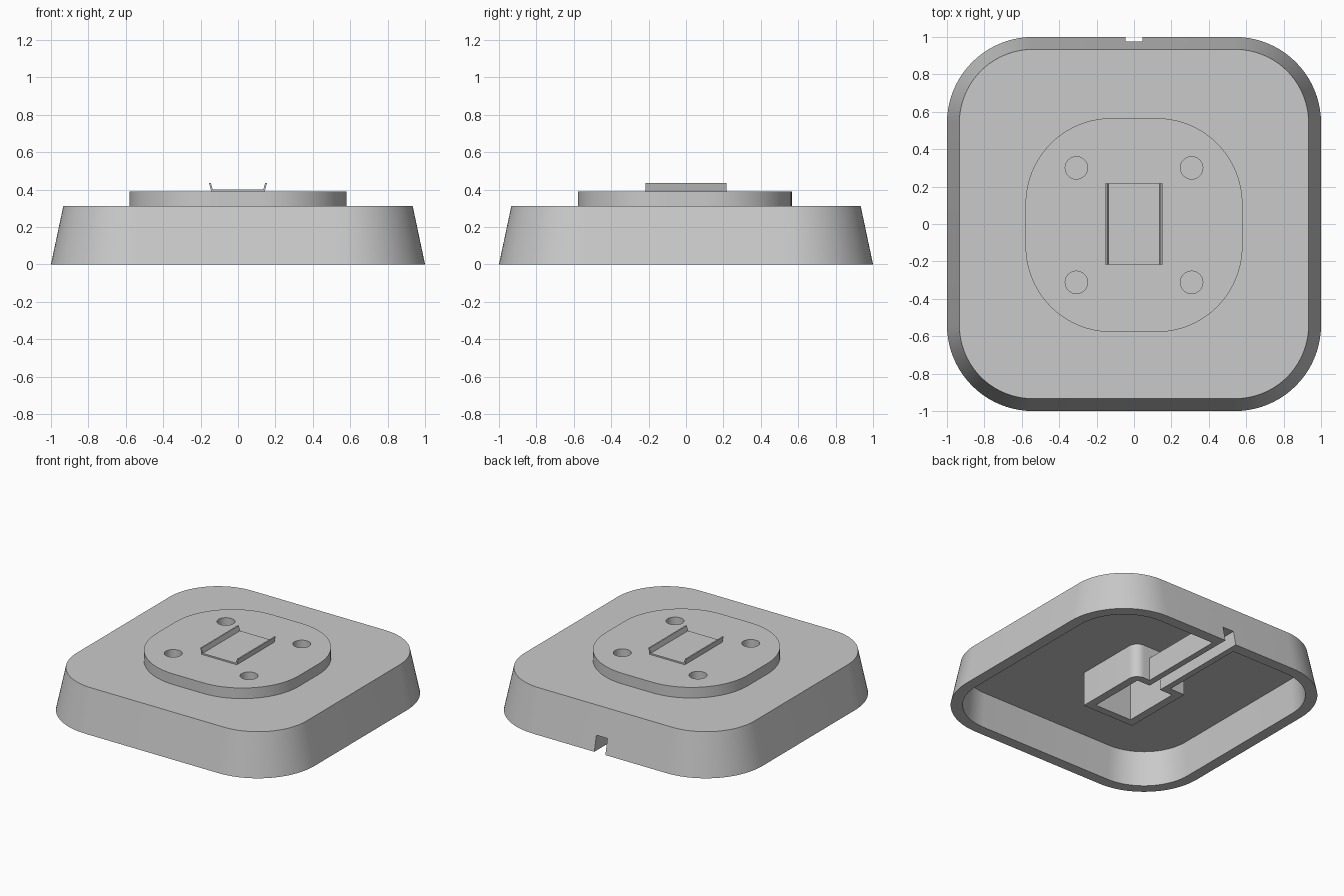
import bpy, bmesh, math

cube = bpy.data.objects.get("Cube")
if cube:
    bpy.data.objects.remove(cube, do_unlink=True)

grey = bpy.data.materials.new("light_grey")
grey.diffuse_color = (0.59, 0.59, 0.59, 1)
grey.use_nodes = True
grey.node_tree.nodes["Principled BSDF"].inputs["Base Color"].default_value = grey.diffuse_color


def make_object(name, bm):
    bmesh.ops.recalc_face_normals(bm, faces=bm.faces)
    mesh = bpy.data.meshes.new(name)
    bm.to_mesh(mesh)
    bm.free()
    mesh.materials.append(grey)
    ob = bpy.data.objects.new(name, mesh)
    bpy.context.collection.objects.link(ob)
    return ob


def outline(hx, hy, r, cy=0, steps=20):
    """Rounded rectangle, counter-clockwise."""
    points = []
    for corner, (sx, sy) in enumerate([(1, 1), (-1, 1), (-1, -1), (1, -1)]):
        for i in range(steps + 1):
            a = math.pi / 2 * (corner + i / steps)
            points.append((sx * (hx - r) + r * math.cos(a), cy + sy * (hy - r) + r * math.sin(a)))
    return points


def loft(name, bottom, top, z0, z1):
    """Closed solid between two matching outlines."""
    bm = bmesh.new()
    low = [bm.verts.new((x, y, z0)) for x, y in bottom]
    high = [bm.verts.new((x, y, z1)) for x, y in top]
    bm.faces.new(low[::-1])
    bm.faces.new(high)
    n = len(low)
    for i in range(n):
        j = (i + 1) % n
        bm.faces.new((low[i], low[j], high[j], high[i]))
    return make_object(name, bm)


def box(name, x0, x1, y0, y1, z0, z1):
    shape = [(x0, y0), (x1, y0), (x1, y1), (x0, y1)]
    return loft(name, shape, shape, z0, z1)


def cut(ob, *cutters):
    bpy.context.view_layer.objects.active = ob
    for cutter in cutters:
        mod = ob.modifiers.new("cut", "BOOLEAN")
        mod.operation = "DIFFERENCE"
        mod.solver = "EXACT"
        mod.object = cutter
        bpy.ops.object.modifier_apply(modifier=mod.name)


# Hollow tapered body and raised platform
body = loft("body", outline(1, 1, 0.46), outline(0.934, 0.934, 0.394), 0, 0.312)
plate = outline(0.58, 0.572, 0.46, -0.006)
platform = loft("platform", plate, plate, 0.312, 0.39)

# Inner housing with one rounded corner, and the cable trough
hx, hy, r = 0.21, 0.27, 0.07
sleeve = [(-hx, hy), (-hx, -hy), (hx, -hy)]
sleeve += [(hx - r + r * math.cos(k * math.pi / 16), hy - r + r * math.sin(k * math.pi / 16))
           for k in range(9)]
housing = loft("inner_housing", sleeve, sleeve, 0, 0.27)
trough = box("cable_trough", -0.09, 0.09, 0.24, 0.92, 0, 0.17)

# Cutters
cavity = loft("cavity_cutter", outline(0.921, 0.921, 0.381), outline(0.9, 0.9, 0.36), -0.01, 0.25)
pocket = box("pocket_cutter", -0.15, 0.15, -0.215, 0.215, -0.1, 0.38)
groove = box("groove_cutter", -0.045, 0.045, 0.1, 1.1, -0.1, 0.113)
holes = []
for sx in (-1, 1):
    for sy in (-1, 1):
        ring = [(sx * 0.308 + 0.06 * math.cos(k * math.pi / 16),
                 sy * 0.306 - 0.006 + 0.06 * math.sin(k * math.pi / 16)) for k in range(32)]
        holes.append(loft("hole_cutter", ring, ring, 0.313, 0.5))

cut(body, cavity, pocket, groove)
cut(platform, pocket, *holes)
cut(housing, pocket, groove)
cut(trough, groove)
for helper in (cavity, pocket, groove, *holes):
    bpy.data.objects.remove(helper, do_unlink=True)

# Thin clip tray with flared sides, extruded along y
half = [(0.142, 0.388), (0.155, 0.435), (0.145, 0.435), (0.135, 0.4)]
profile = half + [(-x, z) for x, z in reversed(half)]
bm = bmesh.new()
face = bm.faces.new([bm.verts.new((x, -0.217, z)) for x, z in profile])
new = bmesh.ops.extrude_face_region(bm, geom=[face])["geom"]
bmesh.ops.translate(bm, vec=(0, 0.434, 0), verts=[v for v in new if isinstance(v, bmesh.types.BMVert)])
tray = make_object("clip_tray", bm)

# Smooth rounded corners, crisp edges
bpy.ops.object.select_all(action="DESELECT")
for ob in (body, platform, housing, trough, tray):
    ob.select_set(True)
bpy.context.view_layer.objects.active = body
bpy.ops.object.shade_smooth_by_angle(angle=math.radians(30))
